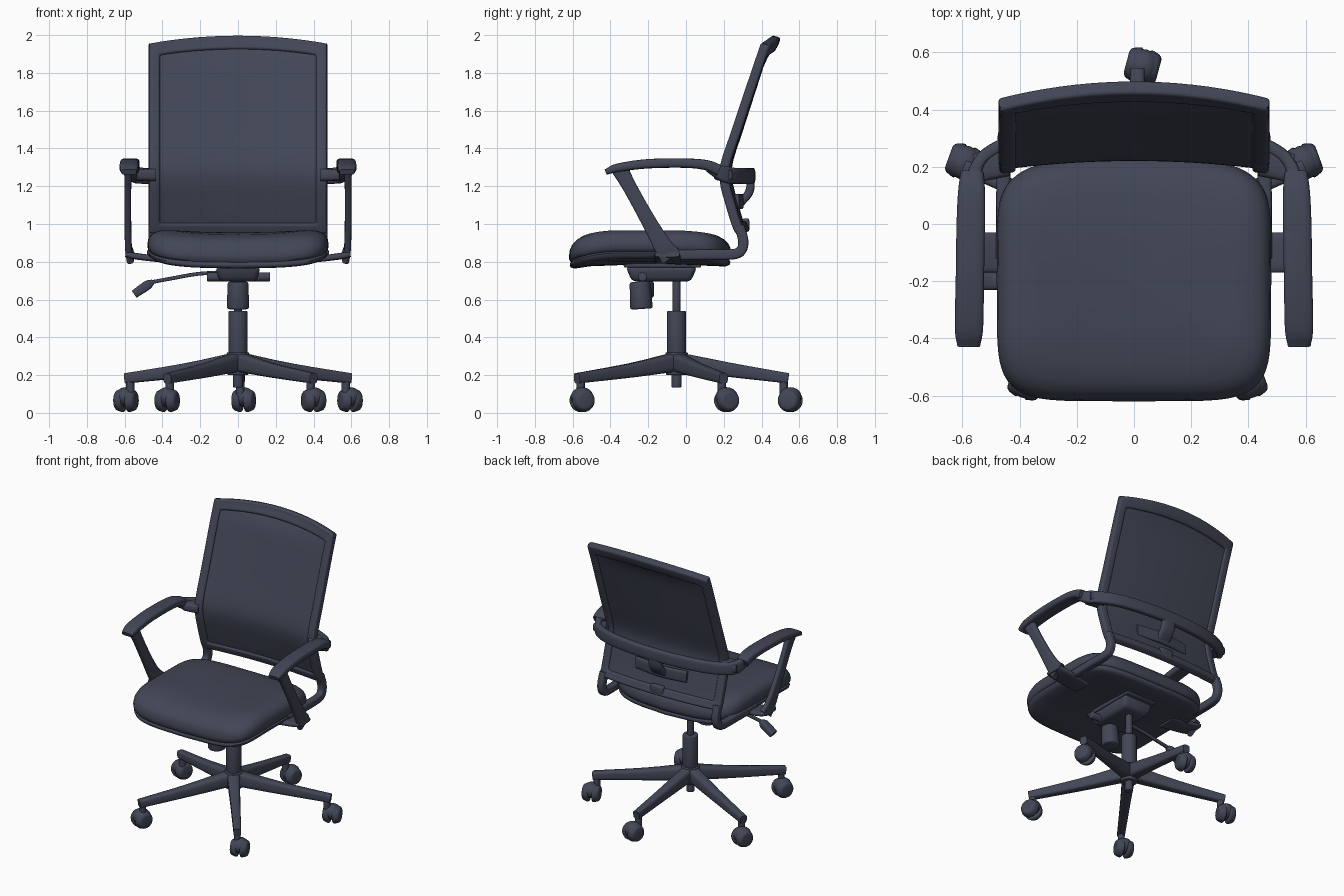
import bpy, bmesh, math
from mathutils import Vector, Matrix

if "Cube" in bpy.data.objects:
    bpy.data.objects.remove(bpy.data.objects["Cube"])

mat = bpy.data.materials.new("dark slate plastic")
mat.diffuse_color = (0.055, 0.061, 0.092, 1)
mat.use_nodes = True
mat.node_tree.nodes["Principled BSDF"].inputs["Base Color"].default_value = mat.diffuse_color


def finish(name, bm, bevel=0, solid=0, angle=40):
    bmesh.ops.recalc_face_normals(bm, faces=bm.faces)
    me = bpy.data.meshes.new(name)
    bm.to_mesh(me)
    bm.free()
    ob = bpy.data.objects.new(name, me)
    bpy.context.collection.objects.link(ob)
    me.materials.append(mat)
    if solid:
        m = ob.modifiers.new("solid", 'SOLIDIFY')
        m.thickness, m.offset = solid, 0
    if bevel:
        m = ob.modifiers.new("bevel", 'BEVEL')
        m.width, m.segments, m.limit_method = bevel, 3, 'ANGLE'
        m.angle_limit = math.radians(40)
    bpy.ops.object.select_all(action='DESELECT')
    bpy.context.view_layer.objects.active = ob
    ob.select_set(True)
    if bevel or solid:
        bpy.ops.object.convert(target='MESH')
    bpy.ops.object.shade_smooth_by_angle(angle=math.radians(angle))
    return ob


def catmull(pts, n=5):
    p = [Vector(q) for q in pts]
    p = [2 * p[0] - p[1]] + p + [2 * p[-1] - p[-2]]
    out = []
    for i in range(1, len(p) - 2):
        a, b, c, d = p[i - 1:i + 3]
        for k in range(n):
            t = k / n
            out.append(0.5 * (2 * b + (c - a) * t + (2 * a - 5 * b + 4 * c - d) * t * t
                              + (3 * b - a - 3 * c + d) * t ** 3))
    return out + [p[-2]]


def power(v, e):
    return math.copysign(abs(v) ** e, v)


def loft(bm, rings):
    rs = [[bm.verts.new(v) for v in r] for r in rings]
    n = len(rs[0])
    for a, b in zip(rs, rs[1:]):
        for i in range(n):
            bm.faces.new((a[i], a[(i + 1) % n], b[(i + 1) % n], b[i]))
    bm.faces.new(rs[0][::-1])
    bm.faces.new(rs[-1])


def sweep(name, pts, sizes, side, n=5):
    """Rounded section along a path; sizes = (along side, across) per point."""
    path, size = catmull(pts, n), catmull([(a, b, 0) for a, b in sizes], n)
    bm, rings = bmesh.new(), []
    for i, p in enumerate(path):
        t = (path[min(i + 1, len(path) - 1)] - path[max(i - 1, 0)]).normalized()
        up = Vector(side).cross(t).normalized()
        s = t.cross(up)
        ring = []
        for k in range(16):
            a = math.tau * (k + 0.5) / 16
            ring.append(p + s * power(math.cos(a), 0.5) * size[i].x / 2
                        + up * power(math.sin(a), 0.5) * size[i].y / 2)
        rings.append(ring)
    loft(bm, rings)
    return finish(name, bm, angle=50)


def cyl(name, a, b, r1, r2=None, bevel=0.006):
    a, b = Vector(a), Vector(b)
    bm = bmesh.new()
    m = Matrix.Translation((a + b) / 2) @ (b - a).to_track_quat('Z', 'Y').to_matrix().to_4x4()
    bmesh.ops.create_cone(bm, cap_ends=True, segments=28, radius1=r1, radius2=r2 or r1,
                          depth=(b - a).length, matrix=m)
    return finish(name, bm, bevel)


def box(name, lo, hi, taper=1, bevel=0.012):
    lo, hi = Vector(lo), Vector(hi)
    bm = bmesh.new()
    bmesh.ops.create_cube(bm, size=1)
    for v in bm.verts:
        f = taper if v.co.z < 0 else 1
        v.co = (lo + hi) / 2 + Vector((v.co.x * f, v.co.y * f, v.co.z)) * (hi - lo)
    return finish(name, bm, bevel)


# Seat: lofted rounded plan, drooping at the front and dished across
def seat_part(name, layers):
    bm, rings = bmesh.new(), []
    for f, z in layers:
        ring = []
        for k in range(72):
            a = math.tau * k / 72
            x = 0.48 * f * power(math.cos(a), 0.36)
            y = -0.19 + (0.43 - 0.45 * (1 - f)) * power(math.sin(a), 0.36)
            droop = 0.035 * max(0, (-0.35 - y) / 0.25) ** 2 + 0.02 * max(0, (y + 0.1) / 0.3) ** 2
            dish = 0.022 * (1 - (x / 0.48) ** 2)
            y -= 0.04 * (x / 0.48) ** 2 * max(0, (y + 0.1) / 0.3)
            ring.append((x, y, z - droop - dish))
        rings.append(ring)
    loft(bm, rings)
    finish(name, bm, angle=60)


seat_part("seat_cushion", [(0.9, 0.85), (0.975, 0.856), (0.995, 0.872), (1, 0.893), (0.99, 0.92), (0.965, 0.942),
                           (0.92, 0.96), (0.85, 0.973), (0.7, 0.977), (0.4, 0.977), (0.05, 0.977)])
seat_part("seat_shell", [(0.05, 0.81), (0.75, 0.812), (0.93, 0.818), (0.98, 0.83), (0.99, 0.847), (0.96, 0.862)])

# Backrest: one curved grid gives both the rim frame and the thin panel
profile = catmull([(0.285, 0.955, 0), (0.262, 1.01, 0), (0.23, 1.12, 0), (0.203, 1.23, 0), (0.206, 1.33, 0),
                   (0.26, 1.5, 0), (0.334, 1.73, 0), (0.395, 1.92, 0), (0.418, 1.993, 0)], 4)
columns = [-0.472, -0.415] + [-0.415 + 0.83 * k / 16 for k in range(1, 16)] + [0.415, 0.472]


def back_grid(name, thick, keep, bevel):
    bm = bmesh.new()
    rows = []
    for p in profile:
        bow = 0.032 + 0.028 * min(1, max(0, (p.y - 1.86) / 0.1))
        rows.append([bm.verts.new((x, p.x + bow * (1 - (x / 0.472) ** 2),
                                   p.y - 0.04 * (x / 0.472) ** 2 * (p.y - 0.955))) for x in columns])
    for j in range(len(rows) - 1):
        for i in range(len(columns) - 1):
            edge = i in (0, len(columns) - 2) or j < 4 or j >= len(rows) - 5
            if keep(edge):
                bm.faces.new((rows[j][i], rows[j][i + 1], rows[j + 1][i + 1], rows[j + 1][i]))
    bmesh.ops.delete(bm, geom=[v for v in bm.verts if not v.link_faces], context='VERTS')
    finish(name, bm, bevel, thick)


back_grid("backrest_frame", 0.05, lambda e: e, 0.016)
back_grid("backrest_panel", 0.022, lambda e: True, 0)

# Hoop behind the back that carries both arms, with lumbar support
half = [(0.565, 0.12, 1.30), (0.55, 0.2, 1.265), (0.5, 0.255, 1.255), (0.38, 0.305, 1.255), (0.2, 0.335, 1.255)]
hoop = half + [(0, 0.345, 1.255)] + [(-x, y, z) for x, y, z in half[::-1]]
sweep("back_hoop", hoop, [(0.05, 0.06)] + [(0.085, 0.045)] * 9 + [(0.05, 0.06)], (0, 0, 1))
sweep("lumbar_bracket", [(0, 0.345, 1.24), (0, 0.335, 1.17), (0, 0.29, 1.11)],
      [(0.1, 0.04), (0.1, 0.045), (0.1, 0.04)], (1, 0, 0))
sweep("lumbar_pad", [(-0.2, 0.268, 1.12), (0, 0.292, 1.12), (0.2, 0.268, 1.12)], [(0.08, 0.028)] * 3, (0, 0, 1))
box("rail_clip", (-0.05, 0.30, 0.965), (0.05, 0.335, 1.03))

# Arms and lower back tubes, mirrored
for s, tag in ((1, "right"), (-1, "left")):
    sweep(tag + "_arm_pad", [(s * 0.578, -0.425, 1.275), (s * 0.577, -0.36, 1.298), (s * 0.574, -0.2, 1.319),
                             (s * 0.571, 0, 1.322), (s * 0.568, 0.11, 1.311), (s * 0.566, 0.175, 1.285)],
          [(0.08, 0.03), (0.1, 0.045), (0.1, 0.05), (0.1, 0.05), (0.095, 0.055), (0.08, 0.06)], (1, 0, 0))
    sweep(tag + "_arm_post", [(s * 0.583, -0.35, 1.29), (s * 0.583, -0.295, 1.19), (s * 0.583, -0.195, 1.01),
                              (s * 0.58, -0.12, 0.88), (s * 0.57, -0.08, 0.825)],
          [(0.04, 0.09), (0.036, 0.075), (0.036, 0.08), (0.036, 0.1), (0.04, 0.12)], (1, 0, 0))
    sweep(tag + "_arm_foot", [(s * 0.595, -0.1, 0.84), (s * 0.53, -0.1, 0.828), (s * 0.35, -0.1, 0.805)],
          [(0.13, 0.03), (0.14, 0.035), (0.14, 0.03)], (0, 1, 0))
    sweep(tag + "_back_tube", [(s * 0.448, 0.28, 0.99), (s * 0.45, 0.302, 0.92), (s * 0.452, 0.295, 0.865),
                               (s * 0.455, 0.25, 0.84), (s * 0.457, 0.1, 0.838), (s * 0.457, -0.12, 0.835)],
          [(0.05, 0.055)] * 6, (1, 0, 0))
    sweep(tag + "_hoop_joint", [(s * 0.45, 0.225, 1.26), (s * 0.55, 0.195, 1.26)], [(0.12, 0.07), (0.1, 0.06)], (0, 1, 0))

# Tilt mechanism, tension knob and lever
box("mount_plate", (-0.12, -0.33, 0.77), (0.12, 0.08, 0.80), bevel=0.008)
box("tilt_housing", (-0.12, -0.32, 0.695), (0.12, 0.06, 0.775), taper=0.82, bevel=0.025)
cyl("cross_shaft", (-0.165, -0.23, 0.72), (0.17, -0.23, 0.72), 0.024)
cyl("tension_knob", (0, -0.235, 0.55), (0, -0.245, 0.695), 0.06, 0.054, 0.012)
sweep("lever_rod", [(-0.08, -0.2, 0.745), (-0.22, -0.2, 0.735), (-0.35, -0.2, 0.712), (-0.47, -0.2, 0.69)],
      [(0.02, 0.02)] * 4, (0, 1, 0))
sweep("lever_paddle", [(-0.45, -0.2, 0.695), (-0.48, -0.2, 0.676), (-0.55, -0.2, 0.628)],
      [(0.03, 0.025), (0.06, 0.05), (0.06, 0.045)], (0, 1, 0))

# Gas column and hub
CY = -0.05
cyl("piston_rod", (0, CY, 0.5), (0, CY, 0.73), 0.022)
cyl("gas_column", (0, CY, 0.28), (0, CY, 0.54), 0.05)
cyl("base_hub", (0, CY, 0.2), (0, CY, 0.32), 0.055, 0.06)
cyl("column_foot", (0, CY, 0.135), (0, CY, 0.22), 0.027)

# Five legs with twin-wheel casters: caster centre, axle turn
casters = [(0.03, 0.552, -15), (0.593, 0.215, 20), (0.4, -0.55, 20), (-0.375, -0.55, -20), (-0.593, 0.215, -20)]
up = Vector((0, 0, 1))
for i, (cx, cy, turn) in enumerate(casters, 1):
    o = Vector((0, CY, 0))
    end = Vector((cx * (0.4 if i == 1 else 0.985), cy - 0.02, 0))
    d = (end - o).normalized()
    length = (end - o).length
    sweep(f"base_leg_{i}", [o + d * 0.02 + up * 0.268, o + d * 0.3 + up * 0.225, o + d * (length + 0.01) + up * 0.183],
          [(0.085, 0.1), (0.065, 0.075), (0.05, 0.055)], (-d.y, d.x, 0), 3)
    pivot = end - d * 0.015
    cyl(f"caster_stem_{i}", pivot + up * 0.09, pivot + up * 0.18, 0.022, bevel=0)
    c = Vector((cx, cy, 0.066))
    t = math.radians(turn)
    ax = Vector((math.cos(t), math.sin(t), 0))
    for k, s in enumerate((-1, 1)):
        cyl(f"caster_wheel_{i}_{'ab'[k]}", c + ax * s * 0.011, c + ax * s * 0.058, 0.066, 0.05, 0.014)
    # rounded hood filling the space between the wheels from above
    bm = bmesh.new()
    bmesh.ops.create_uvsphere(bm, u_segments=20, v_segments=12, radius=1,
                              matrix=Matrix.Translation(c + up * 0.018) @ Matrix.Rotation(t, 4, 'Z')
                              @ Matrix.Diagonal((0.058, 0.06, 0.052, 1)))
    finish(f"caster_hood_{i}", bm)
